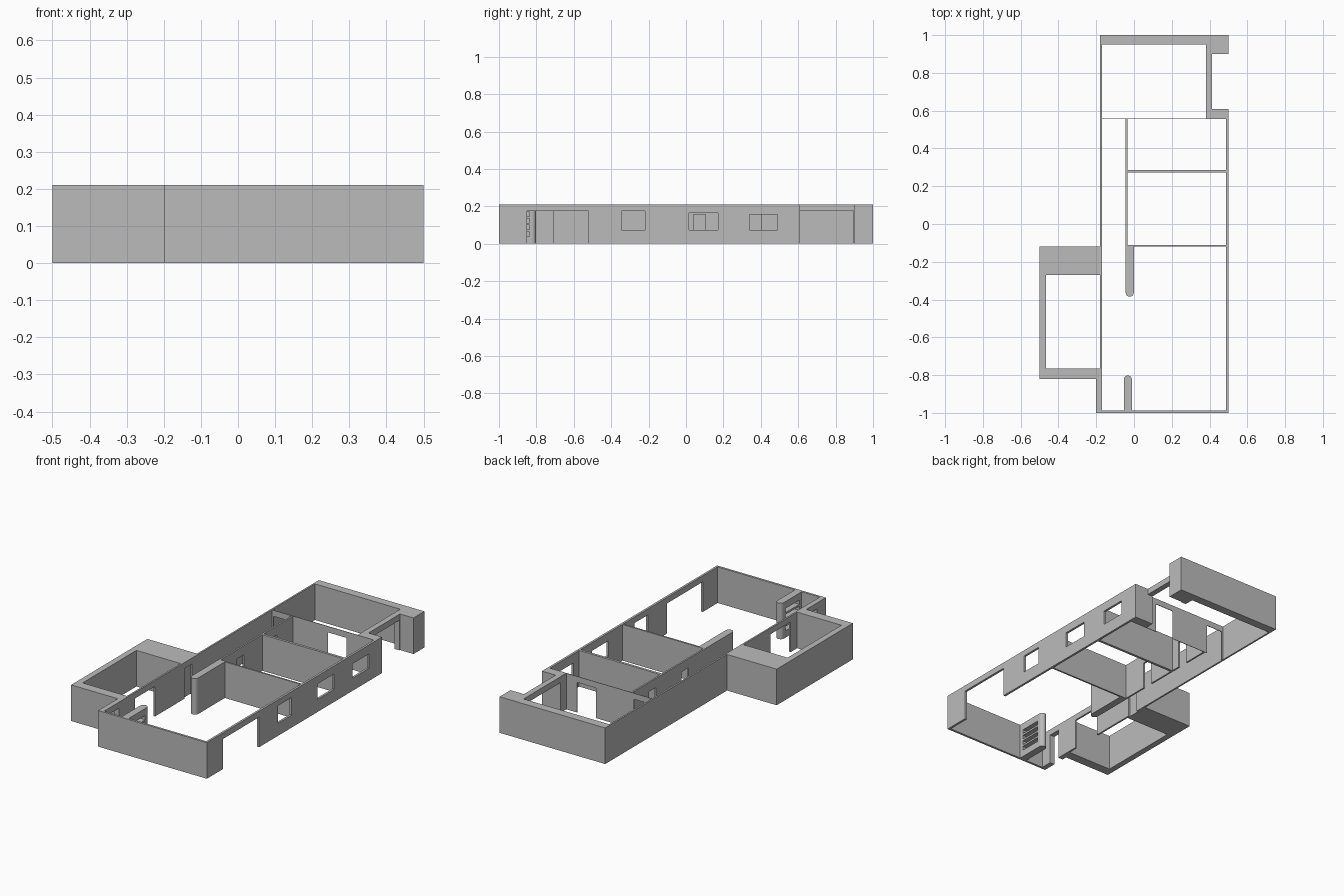
import bpy
import bmesh
from math import pi, sin, cos
from mathutils import Vector

H = 0.21      # wall height
DOOR = 0.175  # door head height

cube = bpy.data.objects.get("Cube")
if cube:
    bpy.data.objects.remove(cube, do_unlink=True)

plaster = bpy.data.materials.new("grey plaster")
plaster.use_nodes = True
GREY = (0.5, 0.5, 0.5, 1)
plaster.diffuse_color = GREY
plaster.node_tree.nodes["Principled BSDF"].inputs["Base Color"].default_value = GREY


def finish(name, bm):
    """Clean the mesh and place it in the scene."""
    bmesh.ops.dissolve_limit(bm, angle_limit=0.01, verts=bm.verts, edges=bm.edges)
    bmesh.ops.recalc_face_normals(bm, faces=bm.faces)
    mesh = bpy.data.meshes.new(name)
    bm.to_mesh(mesh)
    bm.free()
    mesh.materials.append(plaster)
    obj = bpy.data.objects.new(name, mesh)
    bpy.context.collection.objects.link(obj)
    return obj


def extrude(bm, faces, offset):
    new = bmesh.ops.extrude_face_region(bm, geom=faces, use_keep_orig=True)
    verts = [g for g in new["geom"] if isinstance(g, bmesh.types.BMVert)]
    bmesh.ops.translate(bm, verts=verts, vec=offset)


def prism(name, outline):
    """Solid raised to full height from a plan outline."""
    bm = bmesh.new()
    face = bm.faces.new([bm.verts.new((x, y, 0)) for x, y in outline])
    extrude(bm, [face], Vector((0, 0, H)))
    return finish(name, bm)


def wall(name, axis, start, end, side, thick, holes=()):
    """Wall along an axis; holes are (from, to, sill, head)."""
    us = sorted({start, end, *(v for h in holes for v in h[:2])})
    zs = sorted({0, H, *(v for h in holes for v in h[2:])})
    place = (lambda u, z: (u, side, z)) if axis == "x" else (lambda u, z: (side, u, z))
    bm = bmesh.new()
    grid = {(u, z): bm.verts.new(place(u, z)) for u in us for z in zs}
    for a, b in zip(us, us[1:]):
        for c, d in zip(zs, zs[1:]):
            u, z = (a + b) / 2, (c + d) / 2
            if not any(h[0] < u < h[1] and h[2] < z < h[3] for h in holes):
                bm.faces.new([grid[p] for p in ((a, c), (b, c), (b, d), (a, d))])
    bmesh.ops.delete(bm, geom=[v for v in bm.verts if not v.link_faces], context="VERTS")
    extrude(bm, bm.faces[:], Vector((0, thick, 0) if axis == "x" else (thick, 0, 0)))
    return finish(name, bm)


def round_end(name, x, y, radius, direction):
    """Half-round nosing on the free end of a thick wall."""
    arc = [i * pi / 12 for i in range(13)]
    obj = prism(name, [(x + radius * cos(a), y + direction * radius * sin(a)) for a in arc])
    bpy.ops.object.select_all(action="DESELECT")
    obj.select_set(True)
    bpy.context.view_layer.objects.active = obj
    bpy.ops.object.shade_smooth_by_angle()


# Outer walls
wall("front_wall", "x", -0.17, 0.487, -1, 0.013)
wall("left_wall", "y", -1, 0.555, 0.487, 0.013, [
    (-0.85, -0.52, 0, DOOR),
    (-0.345, -0.22, 0.073, 0.175),
    (0.015, 0.17, 0.073, 0.163),
    (0.34, 0.49, 0.073, 0.157)])
wall("entry_wall", "y", -1, -0.82, -0.2, 0.03, [(-0.92, -0.85, 0, DOOR)])
wall("right_wall", "y", -0.82, 0.95, -0.18, 0.01, [
    (-0.705, -0.52, 0, DOOR), (-0.25, -0.18, 0, DOOR)])

# Back wall with its return, and the porch
prism("back_wall", [(-0.18, 0.95), (0.413, 0.95), (0.413, 0.9),
                    (0.5, 0.9), (0.5, 1), (-0.18, 1)])
prism("porch_pier", [(0.38, 0.555), (0.5, 0.555), (0.5, 0.61), (0.38, 0.61)])
wall("porch_lintel_wall", "y", 0.61, 0.95, 0.38, 0.033, [(0.61, 0.895, 0, DOOR)])

# Side courtyard
prism("courtyard_wall", [(-0.18, -0.12), (-0.5, -0.12), (-0.5, -0.82), (-0.18, -0.82),
                         (-0.18, -0.765), (-0.465, -0.765), (-0.465, -0.27), (-0.18, -0.27)])

# Room partitions
wall("hall_wall", "y", -0.12, 0.555, -0.044, 0.01, [
    (0.04, 0.105, 0, 0.157), (0.34, 0.405, 0, 0.157)])
wall("middle_partition", "x", -0.034, 0.487, 0.272, 0.015)
wall("front_partition", "x", -0.034, 0.487, -0.12, 0.01)
wall("rear_screen", "x", -0.17, 0.38, 0.555, 0.003, [
    (-0.16, -0.055, 0, DOOR), (0.19, 0.31, 0, DOOR)])

# Thick free-ending walls with rounded ends
R = 0.0215
wall("living_wall", "y", -0.385 + R, -0.12, -0.044, 2 * R)
round_end("living_wall_end", -0.044 + R, -0.385 + R, R, -1)
slots = [(-0.965, -0.838, z, z + 0.024) for z in (0.04, 0.075, 0.11, 0.145)]
wall("slotted_wall", "y", -0.987, -0.802 - R, -0.054, 2 * R, slots)
round_end("slotted_wall_end", -0.054 + R, -0.802 - R, R, 1)
